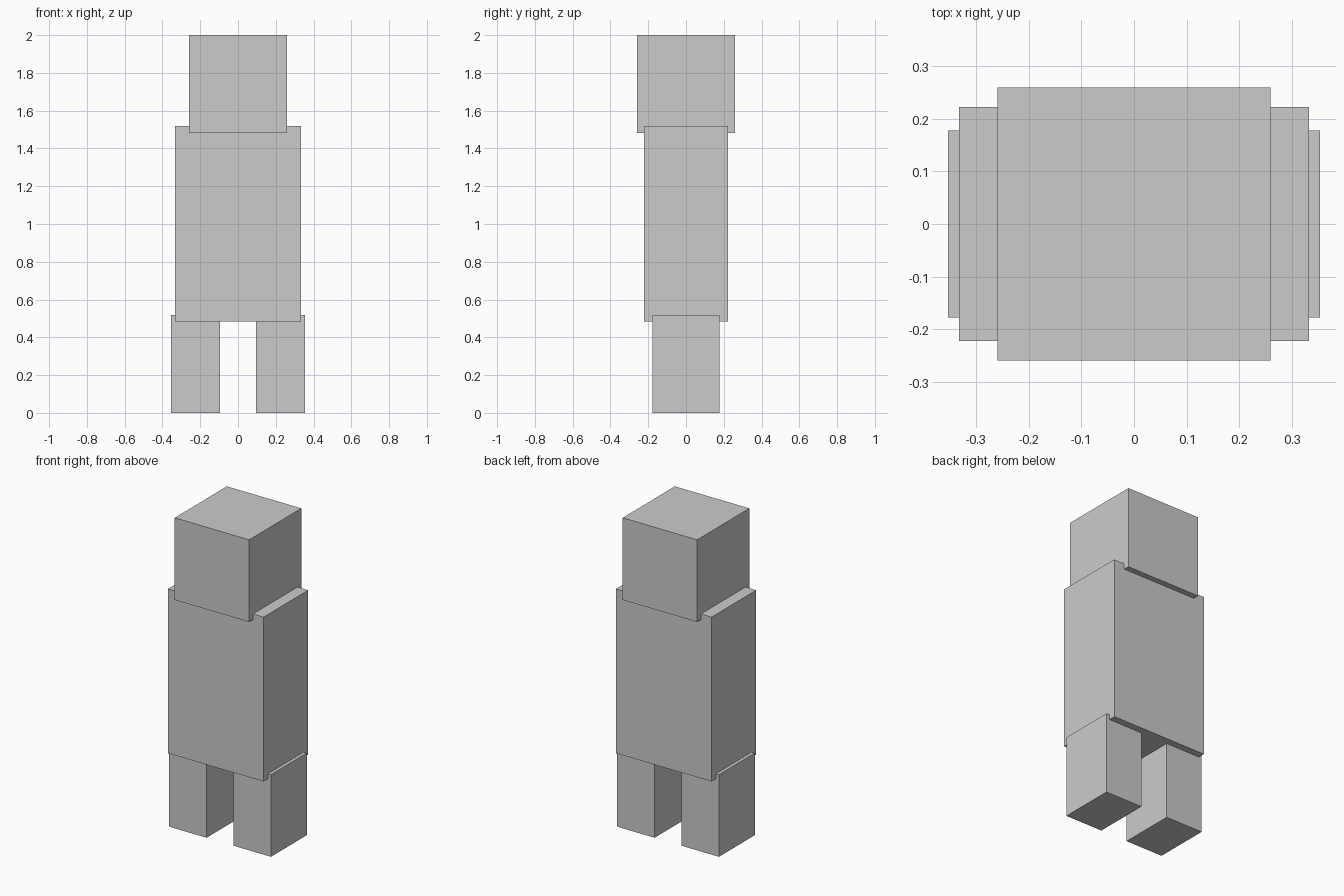
import bpy

if "Cube" in bpy.data.objects:
    bpy.data.objects.remove(bpy.data.objects["Cube"])


def box(name, x, y, z):
    """Add a box spanning the given (min, max) range on each axis."""
    spans = (x, y, z)
    bpy.ops.mesh.primitive_cube_add(size=1, location=[(a + b) / 2 for a, b in spans])
    obj = bpy.context.object
    obj.name = name
    obj.scale = [b - a for a, b in spans]
    bpy.ops.object.transform_apply(location=False, rotation=False, scale=True)
    return obj


# Head and torso, slightly overlapping
box("head", (-0.259, 0.259), (-0.259, 0.259), (1.483, 2.0))
box("torso", (-0.333, 0.333), (-0.222, 0.222), (0.485, 1.519))

# Pair of legs, tops sunk into the torso
for name, side in (("right_leg", -1), ("left_leg", 1)):
    box(name, sorted((side * 0.094, side * 0.354)), (-0.178, 0.178), (0.0, 0.517))
